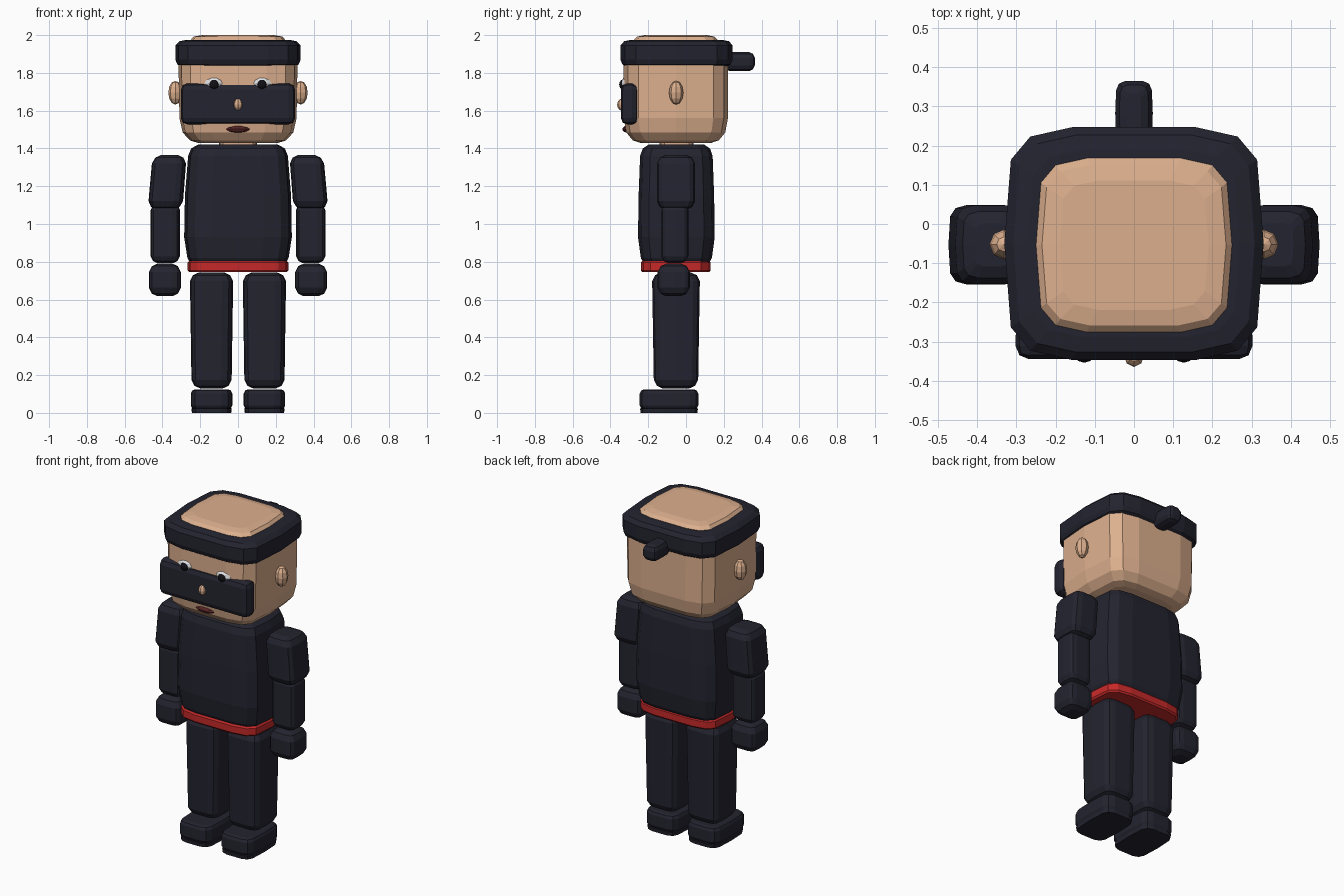
import bpy, bmesh
from mathutils import Matrix

if "Cube" in bpy.data.objects:
    bpy.data.objects.remove(bpy.data.objects["Cube"])


def material(name, rgb):
    m = bpy.data.materials.new(name)
    m.diffuse_color = (*rgb, 1)
    m.use_nodes = True
    m.node_tree.nodes["Principled BSDF"].inputs["Base Color"].default_value = m.diffuse_color
    return m


CLOTH = material("dark navy cloth", (0.017, 0.017, 0.029))
SKIN = material("skin", (0.72, 0.43, 0.27))
RED = material("red belt", (0.56, 0.022, 0.022))
LIP = material("dark red lips", (0.10, 0.018, 0.018))
WHITE = material("eye white", (0.75, 0.77, 0.78))
BLACK = material("pupil black", (0.005, 0.005, 0.008))

# Rounded-square cross-section, 14 sides
Q = [(1, 0), (.95, .72), (.8, .92), (.48, 1)]
SECTION = (Q + [(-x, y) for x, y in reversed(Q)]
           + [(-x, -y) for x, y in Q[1:]] + [(x, -y) for x, y in reversed(Q[1:])])


def finish(name, bm, mat):
    bmesh.ops.recalc_face_normals(bm, faces=bm.faces)
    me = bpy.data.meshes.new(name)
    bm.to_mesh(me)
    bm.free()
    me.materials.append(mat)
    ob = bpy.data.objects.new(name, me)
    bpy.context.collection.objects.link(ob)
    return ob


def loft(name, mat, rings):
    """Skin through rounded-square rings (z, centre x, centre y, half x, half y)."""
    bm = bmesh.new()
    loops = [[bm.verts.new((cx + hx * u, cy + hy * v, z)) for u, v in SECTION]
             for z, cx, cy, hx, hy in rings]
    n = len(SECTION)
    for a, b in zip(loops, loops[1:]):
        for i in range(n):
            j = (i + 1) % n
            bm.faces.new((a[i], a[j], b[j], b[i]))
    bm.faces.new(loops[0])
    bm.faces.new(loops[-1])
    return finish(name, bm, mat)


def pad(name, mat, x, y, z, r, taper=1.0, shift=0.0):
    """Rounded block; taper scales its bottom, shift moves its bottom in x."""
    (x0, x1), (y0, y1), (z0, z1) = x, y, z
    rings = []
    for h, inset in ((z0, r), (z0 + .3 * r, .35 * r), (z0 + r, 0),
                     (z1 - r, 0), (z1 - .3 * r, .35 * r), (z1, r)):
        t = (z1 - h) / (z1 - z0)
        k = 1 + (taper - 1) * t
        rings.append((h, (x0 + x1) / 2 + shift * t, (y0 + y1) / 2,
                      (x1 - x0) / 2 * k - inset, (y1 - y0) / 2 * k - inset))
    return loft(name, mat, rings)


def ball(name, mat, c, half, u=10, v=6):
    bm = bmesh.new()
    bmesh.ops.create_uvsphere(bm, u_segments=u, v_segments=v, radius=1,
                              matrix=Matrix.Translation(c) @ Matrix.Diagonal((*half, 1)))
    return finish(name, bm, mat)


def side(s, a, b):
    return (a, b) if s > 0 else (-b, -a)


# Head and neck
Y = -0.054
loft("head", SKIN, [(z, 0, Y, a, b) for z, a, b in (
    (1.43, .215, .19), (1.443, .255, .228), (1.485, .293, .262), (1.56, .31, .276),
    (1.85, .315, .276), (1.94, .29, .255), (1.975, .25, .222), (1.992, .235, .205),
    (2.0, .19, .165))])
loft("neck", SKIN, [(1.39, 0, -.05, .10, .09), (1.45, 0, -.05, .10, .09)])

# Headband with the knot at the back
loft("headband", CLOTH, [(z, 0, -.05, a, b) for z, a, b in (
    (1.835, .305, .272), (1.845, .322, .287), (1.87, .331, .297),
    (1.945, .331, .297), (1.968, .308, .277), (1.975, .27, .24))])
pad("headband_knot", CLOTH, (-.048, .048), (.20, .365), (1.81, 1.91), .03)

# Face mask
bm = bmesh.new()
bmesh.ops.create_cube(bm, size=1, matrix=Matrix.Translation((0, -.298, 1.636))
                      @ Matrix.Diagonal((.605, .094, .218, 1)))
bmesh.ops.bevel(bm, geom=bm.edges[:], offset=.034, segments=2, profile=.5,
                affect='EDGES')
finish("face_mask", bm, CLOTH)

# Face details
ball("nose", SKIN, (0, -.335, 1.632), (.026, .03, .033), 8, 6)
ball("mouth", LIP, (0, -.312, 1.502), (.066, .025, .018), 10, 6)
for s, n in ((1, "left"), (-1, "right")):
    ball(n + "_eye", WHITE, (s * .127, -.318, 1.745), (.052, .026, .033))
    ball(n + "_pupil", BLACK, (s * .127, -.332, 1.738), (.027, .022, .027))
    ball(n + "_ear", SKIN, (s * .332, -.052, 1.695), (.037, .038, .063), 8, 6)

# Torso and belt
loft("torso", CLOTH, [(z, 0, -.051, a, b) for z, a, b in (
    (.785, .25, .17), (.82, .268, .188), (.93, .285, .203), (1.15, .281, .20),
    (1.36, .264, .192), (1.40, .248, .178), (1.42, .212, .148))])
loft("belt", RED, [(z, 0, -.054, a, b) for z, a, b in (
    (.745, .258, .178), (.755, .267, .185), (.795, .267, .185), (.805, .258, .178))])

# Arms, hands, legs and feet
for s, n in ((1, "left"), (-1, "right")):
    pad(n + "_upper_arm", CLOTH, side(s, .272, .452), (-.153, .047), (1.077, 1.365),
        .045, 1.02, s * .024)
    pad(n + "_forearm", CLOTH, side(s, .308, .462), (-.13, .012), (.793, 1.11), .035)
    pad(n + "_hand", CLOTH, side(s, .302, .472), (-.15, .02), (.618, .79), .045)
    pad(n + "_leg", CLOTH, side(s, .025, .255), (-.18, .074), (.13, .742), .045, .92)
    pad(n + "_foot", CLOTH, side(s, .03, .25), (-.245, .065), (.018, .125), .022)
    cx = s * .14
    loft(n + "_sole", CLOTH, [(0, cx, -.09, .104, .15), (.022, cx, -.09, .107, .153)])
